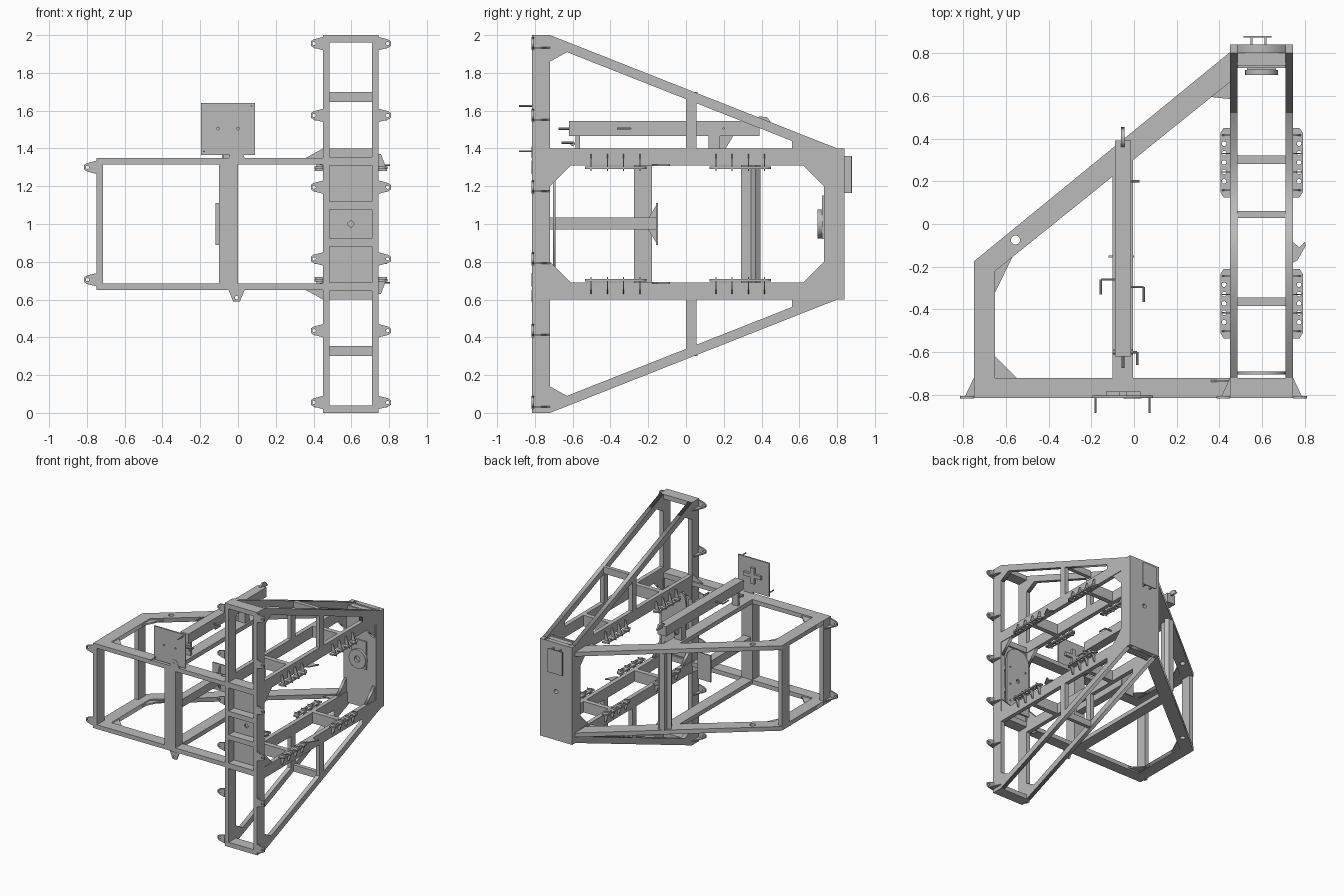
import bpy, bmesh, math
from mathutils import Matrix, Vector

if "Cube" in bpy.data.objects:
    bpy.data.objects.remove(bpy.data.objects["Cube"])

steel = bpy.data.materials.new("steel_grey")
steel.diffuse_color = (0.5, 0.5, 0.5, 1)
steel.use_nodes = True
steel.node_tree.nodes["Principled BSDF"].inputs["Base Color"].default_value = steel.diffuse_color


def add_mesh(name, me):
    me.materials.clear()
    me.materials.append(steel)
    ob = bpy.data.objects.new(name, me)
    bpy.context.collection.objects.link(ob)
    return ob


def box(name, x0, x1, y0, y1, z0, z1):
    bm = bmesh.new()
    m = Matrix.Translation(((x0 + x1) / 2, (y0 + y1) / 2, (z0 + z1) / 2))
    bmesh.ops.create_cube(bm, size=1, matrix=m @ Matrix.Diagonal((abs(x1 - x0), abs(y1 - y0), abs(z1 - z0), 1)))
    me = bpy.data.meshes.new(name)
    bm.to_mesh(me)
    bm.free()
    return add_mesh(name, me)


def circle(u, v, r, n=12):
    return [(u + r * math.cos(2 * math.pi * i / n), v + r * math.sin(2 * math.pi * i / n)) for i in range(n)]


AXES = {'x': ((0, 1, 0), (0, 0, 1), (1, 0, 0)),
        'y': ((1, 0, 0), (0, 0, 1), (0, -1, 0)),
        'z': ((1, 0, 0), (0, 1, 0), (0, 0, 1))}


def plate(name, axis, a, b, outline, holes=()):
    """Flat outline with holes, spanning a..b along the axis."""
    cu = bpy.data.curves.new(name, 'CURVE')
    cu.dimensions, cu.fill_mode = '2D', 'BOTH'
    cu.extrude = abs(b - a) / 2
    for loop in [outline, *holes]:
        sp = cu.splines.new('POLY')
        sp.points.add(len(loop) - 1)
        for p, (u, v) in zip(sp.points, loop):
            p.co = (u, v, 0, 1)
        sp.use_cyclic_u = True
    tmp = bpy.data.objects.new(name + "_outline", cu)
    bpy.context.collection.objects.link(tmp)
    bpy.context.view_layer.update()
    me = bpy.data.meshes.new_from_object(tmp.evaluated_get(bpy.context.evaluated_depsgraph_get()))
    bpy.data.objects.remove(tmp)
    m = Matrix(AXES[axis]).transposed().to_4x4()
    m.translation['xyz'.index(axis)] = (a + b) / 2
    me.transform(m)
    return add_mesh(name, me)


def rod(name, pts, r=0.006):
    """Round bar through the given points."""
    bm = bmesh.new()
    for p, q in zip(pts, pts[1:]):
        p, q = Vector(p), Vector(q)
        m = Matrix.Translation((p + q) / 2) @ (q - p).to_track_quat('Z', 'Y').to_matrix().to_4x4()
        bmesh.ops.create_cone(bm, cap_ends=True, segments=10, radius1=r, radius2=r, depth=(q - p).length, matrix=m)
    me = bpy.data.meshes.new(name)
    bm.to_mesh(me)
    bm.free()
    return add_mesh(name, me)


L0, L1, R0, R1 = 0.45, 0.485, 0.71, 0.745      # left and right mast rails
F0, F1 = -0.815, -0.72                         # front frame depth

# Tall mast, triangular braces and main beams
for x0, x1 in ((L0, L1), (R0, R1)):
    box("mast_post", x0, x1, F0, F1, 0, 2)
    box("rear_post", x0, x1, 0.73, 0.84, 0.6, 1.4)
    for s in (1, -1):
        def zz(pts):
            return [(y, 1 + s * z) for y, z in pts]
        box("main_beam", x0, x1, F1, 0.74, 1 + s * 0.31, 1 + s * 0.4)
        plate("diagonal_brace", 'x', x0, x1,
              zz([(-0.72, 1), (0.8, 0.4), (0.56, 0.4), (0.56, 0.44), (-0.63, 0.91), (-0.72, 0.86)]))
        box("brace_strut", x0, x1, 0, 0.055, 1 + s * 0.4, 1 + s * 0.67)
        for y, d in ((F1, 1), (0.73, -1)):
            xm = (x0 + x1) / 2
            plate("corner_gusset", 'x', xm - 0.012, xm + 0.012,
                  zz([(y, 0.31), (y + d * 0.11, 0.31), (y, 0.2)]))

# Cross members between the rails
for s in (1, -1):
    def span(name, y0, y1, a, b):
        box(name, L1, R0, y0, y1, 1 + s * a, 1 + s * b)
    span("mast_end_bar", F0, F1, 0.962, 1)
    span("mast_cross_bar", F0, F1, 0.31, 0.355)
    span("mast_panel_bar", F0, F1, 0.077, 0.118)
    span("brace_cross_bar", 0.028, 0.06, 0.645, 0.70)
    span("beam_cross_bar", 0.28, 0.32, 0.31, 0.4)
    span("beam_cross_bar", -0.385, -0.345, 0.31, 0.4)
plate("mast_panel", 'y', -0.745, -0.735, [(L1, 0.69), (R0, 0.69), (R0, 1.31), (L1, 1.31)],
      [circle(0.5975, 1, 0.016)])
plate("rounded_mast_plate", 'y', -0.705, -0.69,
      [(L1, 0.72)] + [(0.5975 - 0.1125 * math.cos(t * math.pi / 12), 1.17 + 0.1125 * math.sin(t * math.pi / 12))
                      for t in range(13)] + [(R0, 0.72)],
      [circle(0.5975, 1, 0.016)] + [circle(x, z, 0.007, 8) for x in (0.52, 0.675) for z in (0.8, 0.95, 1.1)])

# Closed rear column with flange and hanging bracket
plate("rear_plate", 'y', 0.8, 0.84, [(L1, 0.6), (R0, 0.6), (R0, 1.4), (L1, 1.4)], [circle(0.5975, 1, 0.018)])
box("rear_inner_plate", L1, R0, 0.73, 0.745, 0.6, 1.4)
box("rear_cap", L1, R0, 0.745, 0.8, 1.36, 1.39)
box("rear_foot", L1, R0, 0.745, 0.8, 0.61, 0.64)
box("flange_backing", 0.53, 0.665, 0.72, 0.73, 0.92, 1.15)
plate("rear_flange", 'y', 0.697, 0.722, circle(0.5975, 1, 0.077, 32), [circle(0.5975, 1, 0.025, 20)])
box("bracket_plate", 0.512, 0.645, 0.873, 0.88, 1.165, 1.36)
for x in (0.546, 0.612):
    box("bracket_web", x, x + 0.008, 0.84, 0.874, 1.165, 1.36)

# Side frame: upper and lower rings
for s in (1, -1):
    a, b = 1 + s * 0.315, 1 + s * 0.35
    box("front_beam", -0.75, L0, F0, F1, a, b)
    plate("side_ring", 'z', a, b, [(-0.75, F1), (-0.75, -0.175), (L0, 0.805), (L0, 0.665),
                                  (-0.65, -0.22), (-0.65, F1)], [circle(-0.555, -0.075, 0.022)])
    box("middle_beam", -0.1, -0.005, F1, 0.33, a, b)
    m = 1 + s * 0.332
    for tri in ([(-0.65, F1), (-0.55, F1), (-0.65, -0.62)],
                [(-0.65, -0.32), (-0.65, -0.22), (-0.57, -0.156)],
                [(L0, 0.585), (L0, 0.665), (0.36, 0.595)]):
        plate("ring_gusset", 'z', m - 0.006, m + 0.006, tri)
    plate("front_gusset", 'y', F1 - 0.02, F1 - 0.01,
          [(0.36, 1 + s * 0.35), (L0, 1 + s * 0.4), (L0, 1 + s * 0.31), (0.36, 1 + s * 0.33)])

# Side frame posts
box("left_front_post", -0.75, -0.715, F0, F1, 0.65, 1.35)
box("left_corner_post", -0.75, -0.715, -0.275, -0.18, 0.65, 1.35)
box("middle_front_post", -0.1, 0, F0, F1, 0.685, 1.315)
ang = math.atan2(0.98, 1.2)
post = box("middle_rear_post", -0.05, 0.05, -0.0175, 0.0175, 0.685, 1.315)
post.matrix_world = Matrix.Translation((-0.05, 0.35, 0)) @ Matrix.Rotation(ang, 4, 'Z')
box("middle_rear_flange", -0.075, -0.03, 0.29, 0.39, 0.685, 1.315)

# Arm reaching back from the middle post
box("arm", -0.085, -0.02, F1, -0.155, 0.97, 1.035)
box("arm_end_plate", -0.12, 0.0, -0.158, -0.148, 0.89, 1.11)
for s in (1, -1):
    plate("arm_rib", 'x', -0.056, -0.048, [(-0.2, 1 + s * 0.03), (-0.157, 1 + s * 0.03), (-0.157, 1 + s * 0.1)])

# Tapered coupling lugs on the front face
def lug(x, z, d):
    plate("coupling_lug", 'y', F0 - 0.002, F0 + 0.01,
          [(x, z - 0.035), (x + d * 0.05, z - 0.022), (x + d * 0.064, z - 0.012), (x + d * 0.064, z + 0.012),
           (x + d * 0.05, z + 0.022), (x, z + 0.035)], [circle(x + d * 0.047, z, 0.009, 10)])
    plate("lug_rib", 'z', z - 0.026, z - 0.018, [(x, F1), (x, F0), (x + d * 0.045, F0)])

for i in range(6):
    z = 0.055 + 0.38 * i
    lug(R1, z, 1)
    lug(L0, z, -1)
for z in (0.705, 1.3):
    lug(-0.75, z, -1)
for s in (1, -1):
    plate("centre_lug", 'y', F0 - 0.002, F0 + 0.01,
          [(-0.05, 1 + s * 0.35), (-0.025, 1 + s * 0.41), (0.01, 1 + s * 0.41), (0.035, 1 + s * 0.35)],
          [circle(-0.008, 1 + s * 0.39, 0.009, 10)])

# Perforated ribbed ledges along the main beams
for s in (1, -1):
    for x, d in ((L0, -1), (R1, 1)):
        for y in (-0.535, 0.125):
            w = x + d * 0.046
            z = 1 + s * 0.298
            plate("ledge", 'z', z - 0.006, z + 0.006,
                  [(x, y), (x + d * 0.03, y), (w, y + 0.025), (w, y + 0.3), (x + d * 0.03, y + 0.325), (x, y + 0.325)],
                  [circle(x + d * 0.028, y + 0.075 + 0.044 * k, 0.011, 10) for k in range(5)])
            for k in range(4):
                yr = y + 0.033 + 0.086 * k
                plate("ledge_rib", 'y', yr - 0.003, yr + 0.003,
                      [(x, 1 + s * 0.37), (x + d * 0.012, 1 + s * 0.37), (w, 1 + s * 0.28), (x, 1 + s * 0.28)])
    # Small hook on the right beam
    plate("side_hook", 'z', 1 + s * 0.31 - 0.004, 1 + s * 0.31 + 0.004,
          [(R1, -0.18), (0.765, -0.17), (0.805, -0.1), (0.8, -0.085), (0.775, -0.11), (R1, -0.085)])

# Lifting tube on top with saddles and nose
box("lifting_tube", -0.09, -0.015, -0.62, 0.39, 1.465, 1.545)
box("tube_saddle", -0.085, -0.02, 0.12, 0.18, 1.35, 1.465)
plate("tube_saddle_rib", 'x', -0.06, -0.045, [(0.16, 1.4), (0.21, 1.4), (0.25, 1.465), (0.16, 1.465)])
box("front_saddle", -0.08, -0.025, -0.585, -0.56, 1.35, 1.465)
plate("tube_nose", 'x', -0.06, -0.045, [(0.36, 1.55), (0.39, 1.57), (0.43, 1.565), (0.455, 1.53), (0.36, 1.53)])
rod("tube_pin", [(-0.052, -0.675, 1.505), (-0.052, -0.61, 1.505)], 0.007)
rod("saddle_pin", [(-0.1, -0.6, 1.425), (-0.005, -0.6, 1.425)], 0.012)
for pts in ([(-0.02, -0.295, 1.505), (0.045, -0.295, 1.505), (0.045, -0.365, 1.505)],
            [(-0.09, -0.26, 1.505), (-0.155, -0.26, 1.505), (-0.155, -0.33, 1.505)],
            [(-0.02, -0.6, 1.43), (0.015, -0.6, 1.43), (0.015, -0.66, 1.43)],
            [(-0.02, 0.2, 1.505), (0.025, 0.2, 1.505)]):
    rod("tube_handle", pts)

# Square head plate with pins
plate("head_plate", 'y', -0.815, -0.803, [(-0.195, 1.365), (0.09, 1.365), (0.09, 1.64), (-0.195, 1.64)],
      [circle(-0.105, 1.505, 0.007, 8), circle(0.0, 1.505, 0.007, 8)])
box("head_plate_bar", -0.13, 0.03, -0.803, -0.785, 1.49, 1.52)
box("head_plate_spine", -0.07, -0.035, -0.803, -0.785, 1.44, 1.57)
for x, z in ((0.072, 1.625), (-0.18, 1.385)):
    rod("head_plate_pin", [(x, -0.885, z), (x, -0.803, z)], 0.005)
